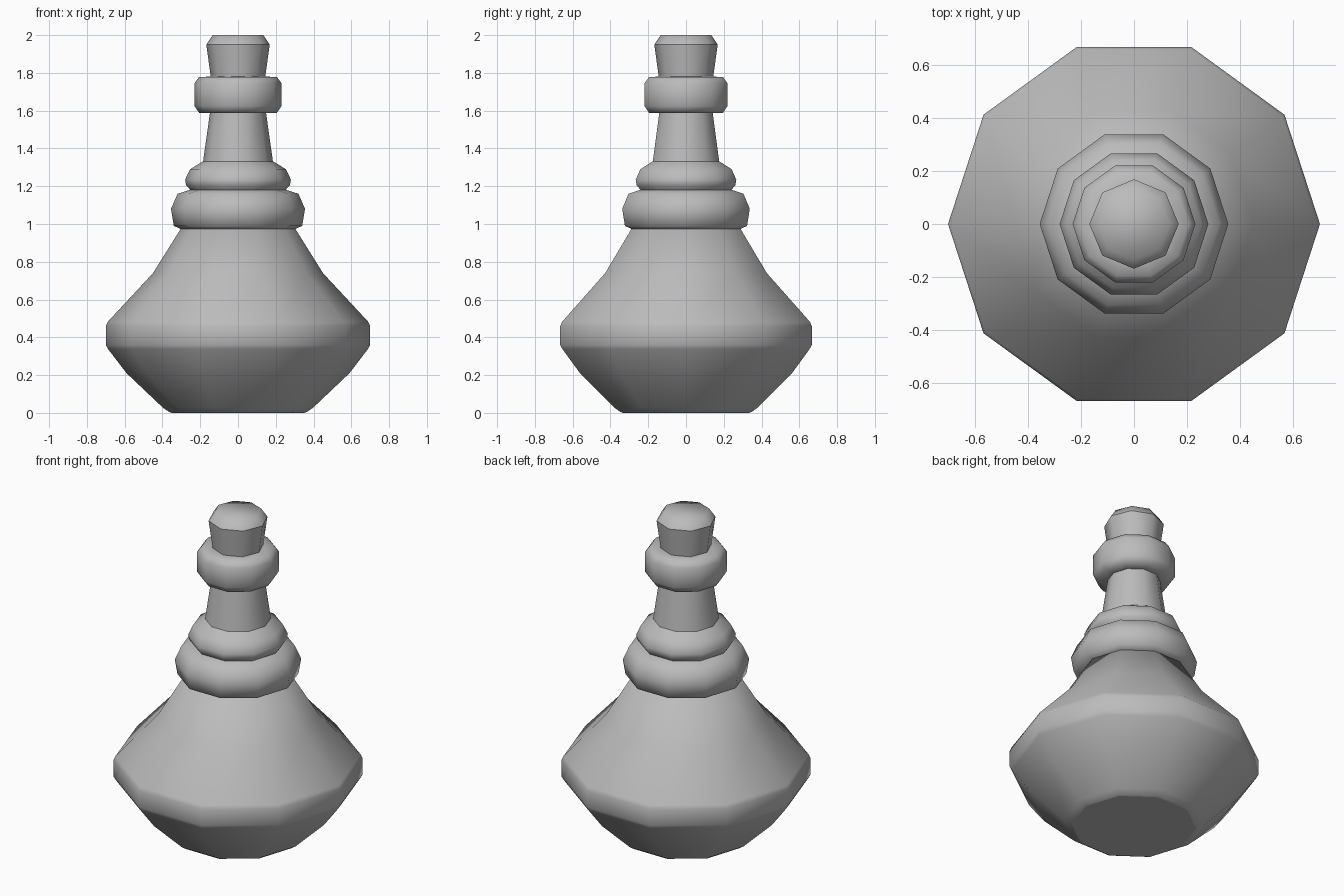
import bpy, bmesh, math

cube = bpy.data.objects.get("Cube")
if cube:
    bpy.data.objects.remove(cube, do_unlink=True)

grey = bpy.data.materials.new("plain_grey")
grey.use_nodes = True
colour = (0.5, 0.5, 0.5, 1)
grey.diffuse_color = colour
grey.node_tree.nodes["Principled BSDF"].inputs["Base Color"].default_value = colour


def lathe(name, profile, sides, sharp=()):
    """Turn a (radius, height) profile into a capped, smooth solid.
    Rings listed in sharp keep a hard edge."""
    bm = bmesh.new()
    rings = []
    for r, z in profile:
        angles = [math.tau * i / sides for i in range(sides)]
        rings.append([bm.verts.new((r * math.cos(a), r * math.sin(a), z)) for a in angles])
    for low, high in zip(rings, rings[1:]):
        for i in range(sides):
            j = (i + 1) % sides
            bm.faces.new((low[i], low[j], high[j], high[i]))
    bm.faces.new(rings[0][::-1])
    bm.faces.new(rings[-1])
    for f in bm.faces:
        f.smooth = True
    for k in sharp:
        for i in range(sides):
            bm.edges.get((rings[k][i - 1], rings[k][i])).smooth = False
    mesh = bpy.data.meshes.new(name)
    bm.to_mesh(mesh)
    bm.free()
    mesh.materials.append(grey)
    obj = bpy.data.objects.new(name, mesh)
    bpy.context.collection.objects.link(obj)
    return obj


# Wide flask body with softened corners
lathe("body", [(0.35, 0), (0.365, 0.005), (0.395, 0.025), (0.59, 0.21), (0.688, 0.338),
               (0.70, 0.36), (0.70, 0.46), (0.69, 0.482), (0.45, 0.74), (0.30, 0.98)],
      10, sharp=(0,))

# Two stacked collars at the shoulder
lathe("lower_collar", [(0.30, 0.972), (0.34, 0.99), (0.355, 1.08), (0.32, 1.16), (0.25, 1.182)],
      10, sharp=(0, 4))
lathe("upper_collar", [(0.25, 1.178), (0.275, 1.205), (0.28, 1.235), (0.254, 1.29), (0.18, 1.335)],
      10, sharp=(0, 4))

# Tapering neck and its lip
lathe("neck", [(0.185, 1.33), (0.147, 1.60)], 10, sharp=(0, 1))
lathe("lip", [(0.14, 1.587), (0.205, 1.588), (0.231, 1.625), (0.231, 1.745),
              (0.205, 1.779), (0.14, 1.78)], 10, sharp=(0, 5))

# Stopper with a chamfered top
lathe("stopper", [(0.14, 1.75), (0.168, 1.95), (0.134, 2.0)], 8, sharp=(0, 1))
